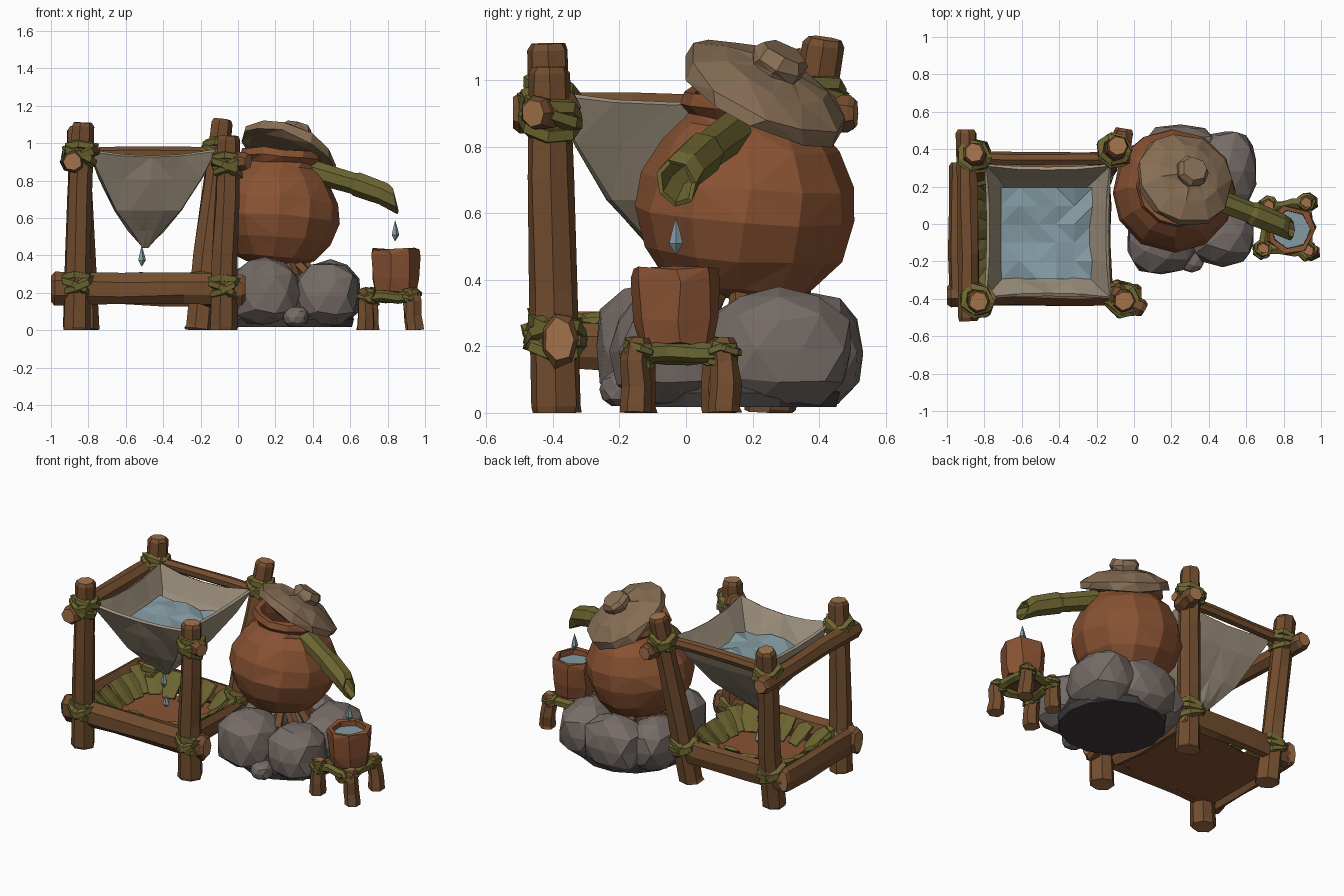
import bpy, bmesh, math, random
from mathutils import Vector

if "Cube" in bpy.data.objects:
    bpy.data.objects.remove(bpy.data.objects["Cube"])

random.seed(7)
V = Vector


def material(name, rgb):
    m = bpy.data.materials.new(name)
    m.diffuse_color = (*rgb, 1)
    m.use_nodes = True
    m.node_tree.nodes["Principled BSDF"].inputs["Base Color"].default_value = m.diffuse_color
    return m


WOOD = material("wood", (0.17, 0.075, 0.028))
CUT = material("cut_wood", (0.36, 0.17, 0.07))
CLAY = material("clay", (0.25, 0.085, 0.033))
STONE = material("stone", (0.18, 0.15, 0.135))
SOOT = material("soot", (0.05, 0.045, 0.045))
CLOTH = material("cloth", (0.36, 0.30, 0.22))
GREEN = material("green", (0.15, 0.13, 0.03))
WATER = material("water", (0.23, 0.33, 0.37))
LID = material("lid", (0.24, 0.155, 0.09))


def mesh_object(name, verts, faces, mats, triangulate=False):
    me = bpy.data.meshes.new(name)
    me.from_pydata([tuple(v) for v in verts], [], faces)
    bm = bmesh.new()
    bm.from_mesh(me)
    if triangulate:
        bmesh.ops.triangulate(bm, faces=[f for f in bm.faces if len(f.verts) == 4])
    bmesh.ops.recalc_face_normals(bm, faces=bm.faces)
    bm.to_mesh(me)
    bm.free()
    for m in mats:
        me.materials.append(m)
    ob = bpy.data.objects.new(name, me)
    bpy.context.collection.objects.link(ob)
    return ob


def sweep(name, pts, radii, sides, mats, squash=(1, 1), jitter=0.0, closed=False, caps=True):
    """Rings of vertices along a path; squash scales the section sideways / upright."""
    pts, n, verts = [V(p) for p in pts], len(pts), []
    for i, p in enumerate(pts):
        a = pts[(i - 1) % n] if closed else pts[max(i - 1, 0)]
        b = pts[(i + 1) % n] if closed else pts[min(i + 1, n - 1)]
        t = (b - a).normalized()
        u = t.cross(V((0, 1, 0)) if abs(t.z) > 0.8 else V((0, 0, 1))).normalized()
        w = u.cross(t)
        for k in range(sides):
            g = math.tau * (k + 0.5) / sides
            r = radii[i] * (1 + random.uniform(-jitter, jitter))
            v = p + u * math.cos(g) * r * squash[0] + w * math.sin(g) * r * squash[1]
            v.z = max(v.z, 0)
            verts.append(v)
    faces = []
    for i in range(n if closed else n - 1):
        for k in range(sides):
            q, j = (k + 1) % sides, (i + 1) % n
            faces.append((i * sides + k, i * sides + q, j * sides + q, j * sides + k))
    if caps and not closed:
        faces += [tuple(range(sides)), tuple(range((n - 1) * sides, n * sides))]
    ob = mesh_object(name, verts, faces, mats)
    if len(mats) > 1:
        for f in ob.data.polygons[-2:]:
            f.material_index = 1
    return ob


def log(name, a, b, r0, r1, squash=(1, 1), sides=7, mat=WOOD):
    """Rough hewn log with chamfered, lighter ends."""
    a, b = V(a), V(b)
    e = min(0.02 / (b - a).length, 0.2)
    ts = (0, e, 0.35, 0.68, 1 - e, 1)
    rs = [(r0 + (r1 - r0) * t) * (0.8 if t == 1 or (t == 0 and a.z > 0) else 1) for t in ts]
    pts = [a.lerp(b, t) for t in ts]
    for p in pts[2:4]:
        p += V([random.uniform(-0.008, 0.008) for _ in range(3)])
    return sweep(name, pts, rs, sides, [mat, CUT if mat is WOOD else mat], squash, 0.09)


def lathe(name, profile, loc, sides, mat, axis=(0, 0, 1), jitter=0.0):
    rot = V((0, 0, 1)).rotation_difference(V(axis).normalized())
    verts = []
    for r, z in profile:
        for k in range(sides):
            g = math.tau * (k + random.uniform(-6, 6) * jitter) / sides
            q = r * (1 + random.uniform(-jitter, jitter))
            verts.append(V(loc) + rot @ V((q * math.cos(g), q * math.sin(g), z + random.uniform(-0.4, 0.4) * jitter)))
    n, faces = len(profile), []
    for i in range(n - 1):
        for k in range(sides):
            q = (k + 1) % sides
            faces.append((i * sides + k, i * sides + q, (i + 1) * sides + q, (i + 1) * sides + k))
    faces += [tuple(range(sides)), tuple(range((n - 1) * sides, n * sides))]
    return mesh_object(name, verts, faces, [mat], jitter > 0)


def lashing(name, c, r, band=0.026):
    """Crossed rope bands round a joint."""
    for i, ax in enumerate(((0.55, 0.2, 1), (-0.55, -0.2, 1), (0.1, 0.5, 1))):
        rot = V((0, 0, 1)).rotation_difference(V(ax).normalized())
        pts = [V(c) + rot @ V((r * math.cos(math.tau * k / 7), r * math.sin(math.tau * k / 7), 0.02 * (i - 1)))
               for k in range(7)]
        sweep(f"{name}_{i}", pts, [band] * 7, 5, [GREEN], (1, 1), 0.2, closed=True)


def drop(name, c, h=0.11):
    lathe(name, [(0.001, -h * 0.45), (0.022, -h * 0.15), (0.014, h * 0.15), (0.001, h * 0.55)], c, 5, WATER)


# posts of the filter frame, with lashings
posts = {"front_left": ((-0.865, -0.39, 0), (-0.83, -0.415, 1.11)),
         "front_right": ((-0.08, -0.39, 0), (-0.05, -0.41, 1.04)),
         "back_left": ((-0.82, 0.25, 0), (-0.855, 0.38, 1.09)),
         "back_right": ((-0.215, 0.25, 0), (-0.085, 0.415, 1.125))}
for n, (a, b) in posts.items():
    log(n + "_post", a, b, 0.075, 0.063)
    for tag, t in (("low", 0.22), ("high", 0.85)):
        lashing(f"{n}_{tag}_lashing", V(a).lerp(V(b), t), 0.076)

# beams
log("front_low_beam", (-1.0, -0.385, 0.225), (0.04, -0.38, 0.22), 0.088, 0.085, (0.7, 1))
log("left_low_beam", (-0.945, -0.42, 0.22), (-0.945, 0.33, 0.22), 0.088, 0.085, (0.5, 1))
log("back_low_beam", (-0.95, 0.29, 0.21), (-0.13, 0.29, 0.21), 0.08, 0.08, (0.55, 1))
log("right_low_beam", (-0.15, -0.36, 0.2), (-0.17, 0.32, 0.2), 0.07, 0.07, (0.55, 1))
log("left_top_beam", (-0.885, -0.52, 0.9), (-0.895, 0.505, 0.9), 0.06, 0.056)
log("back_top_beam", (-0.92, 0.355, 0.94), (-0.02, 0.35, 0.94), 0.036, 0.036)
log("right_front_peg", (-0.12, -0.36, 0.92), (0.055, -0.46, 0.9), 0.06, 0.05)
log("right_back_peg", (-0.08, 0.33, 0.9), (-0.05, 0.51, 0.9), 0.055, 0.055)

# hanging cloth funnel: shrinking square rings down to a point
apex, corners = V((-0.5, -0.04, 0)), [V((-0.80, -0.40, 0)), V((-0.12, -0.40, 0)),
                                      V((-0.12, 0.32, 0)), V((-0.80, 0.32, 0))]
verts, faces, seg = [], [], 4
for w, z, sag in ((1, 0.955, 0.03), (0.8, 0.815, 0.01), (0.51, 0.64, 0), (0.25, 0.53, 0), (0.03, 0.44, 0)):
    for c in range(4):
        for s in range(seg):
            t = s / seg
            bow = 4 * t * (1 - t)
            p = corners[c].lerp(corners[(c + 1) % 4], t)
            p = apex + (p - apex) * w * (1 - 0.04 * bow * w + 0.12 * bow * (1 - w))
            j = 0.01 if w < 1 else 0
            verts.append(p + V((random.uniform(-j, j), random.uniform(-j, j), z - sag * bow)))
m = 4 * seg
for i in range(4):
    for k in range(m):
        faces.append((i * m + k, i * m + (k + 1) % m, (i + 1) * m + (k + 1) % m, (i + 1) * m + k))
faces.append(tuple(range(4 * m, 5 * m)))
cloth = mesh_object("cloth_funnel", verts, faces, [CLOTH], True)
sol = cloth.modifiers.new("thickness", "SOLIDIFY")
sol.thickness, sol.offset = 0.018, -1

# rippled water in the cloth
g = 5
verts = [(-0.465 + 0.49 * (i / g - 0.5), -0.05 + 0.49 * (j / g - 0.5), 0.80 + random.uniform(-0.018, 0.018))
         for i in range(g + 1) for j in range(g + 1)]
faces = [(i * (g + 1) + j, (i + 1) * (g + 1) + j, (i + 1) * (g + 1) + j + 1, i * (g + 1) + j + 1)
         for i in range(g) for j in range(g)]
mesh_object("cloth_water", verts, faces, [WATER], True)
drop("funnel_drop", (-0.515, -0.04, 0.39))
drop("tray_drop", (-0.5, -0.04, 0.25), 0.08)

# tray under the funnel: clay floor and sloping leaf slats
log("tray_floor", (-0.9, -0.04, 0.155), (-0.16, -0.04, 0.155), 0.44, 0.44, (1, 0.025), 4, CLAY)
for i in range(5):
    t = (i + 0.5) / 5
    x, y = -0.86 + 0.68 * t, -0.33 + 0.6 * t
    xi, yi = -0.52 + (x + 0.52) * 0.75, -0.03 + (y + 0.03) * 0.75
    for tag, a, b in (("front", (x, -0.34, 0.28), (xi, -0.23, 0.165)), ("back", (x, 0.27, 0.295), (xi, 0.16, 0.165)),
                      ("left", (-0.89, y, 0.29), (-0.77, yi, 0.165)), ("right", (-0.16, y, 0.28), (-0.27, yi, 0.165))):
        a, b = V(a) + V((0, 0, random.uniform(-0.012, 0.012))), V(b)
        sweep(f"{tag}_slat_{i}", [a, a.lerp(b, 0.5), b], [0.06, 0.065, 0.042], 6, [GREEN], (1, 0.22), 0.1)

# stone hearth
rocks = [((0.145, -0.08, 0.2), (0.19, 0.2, 0.19)), ((0.475, -0.05, 0.185), (0.18, 0.18, 0.18)),
         ((0.495, 0.28, 0.19), (0.17, 0.23, 0.185)), ((0.25, 0.38, 0.18), (0.21, 0.155, 0.18)),
         ((0.06, 0.24, 0.18), (0.15, 0.2, 0.17)), ((0.31, -0.18, 0.07), (0.07, 0.08, 0.06))]
for i, (c, s) in enumerate(rocks):
    bm = bmesh.new()
    bmesh.ops.create_icosphere(bm, subdivisions=2, radius=1)
    for v in bm.verts:
        d = v.co.normalized()
        d *= (1 / max(abs(d.x), abs(d.y), abs(d.z))) ** 0.35 * random.uniform(0.93, 1.03)
        v.co = V((c[0] + d.x * s[0], c[1] + d.y * s[1], max(0.02, c[2] + d.z * s[2])))
    me = bpy.data.meshes.new("rock")
    bm.to_mesh(me)
    bm.free()
    me.materials.append(STONE)
    bpy.context.collection.objects.link(bpy.data.objects.new(f"hearth_rock_{i}", me))
lathe("hearth_base", [(0.32, 0.018), (0.33, 0.06), (0.27, 0.2)], (0.29, 0.14, 0), 14, SOOT)
for i in range(10):
    g = math.tau * i / 10
    d = V((math.cos(g), math.sin(g), 0))
    log(f"firewood_{i}", V((0.24, 0.15, 0.2)) + d * 0.24, V((0.23, 0.17, 0.43)) + d * 0.06, 0.035, 0.028, sides=5)

# clay pot, hollow at the neck, leaning slightly towards the spout
lathe("clay_pot", [(0.13, 0.35), (0.22, 0.385), (0.295, 0.48), (0.33, 0.6), (0.32, 0.7), (0.265, 0.81), (0.205, 0.87),
                   (0.195, 0.89), (0.225, 0.92), (0.215, 0.96), (0.18, 0.96), (0.165, 0.89), (0.2, 0.8), (0.05, 0.76)],
      (0.165, 0.135, 0), 12, CLAY, (0.075, 0.075, 1), jitter=0.018)

# tilted lid with knob
axis = V((0.36, 0.46, 0.9)).normalized()
lathe("pot_lid", [(0.21, -0.04), (0.265, -0.035), (0.265, 0.015), (0.17, 0.065), (0.06, 0.085)],
      (0.27, 0.24, 0.967), 11, LID, axis, 0.025)
lathe("lid_knob", [(0.07, 0.04), (0.085, 0.085), (0.09, 0.115), (0.07, 0.145)],
      (0.275, 0.235, 0.965), 7, LID, axis, 0.03)

# bamboo spout with a slanted open end
spout = sweep("bamboo_spout", [(0.36, 0.16, 0.86), (0.62, 0.06, 0.785), (0.64, 0.052, 0.78), (0.78, -0.005, 0.73),
                               (0.845, -0.03, 0.69)], [0.064, 0.058, 0.067, 0.063, 0.064], 7, [GREEN], caps=False)
for v in spout.data.vertices[-7:]:
    v.co.x = 0.84 - (v.co.z - 0.69) * 0.22
    v.co.z = 0.69 + (v.co.z - 0.69) * 1.3
sol = spout.modifiers.new("thickness", "SOLIDIFY")
sol.thickness, sol.offset = 0.015, -1
drop("spout_drop", (0.84, -0.03, 0.525))

# cup with water
lathe("clay_cup", [(0.115, 0.205), (0.13, 0.28), (0.138, 0.4), (0.132, 0.435), (0.105, 0.435), (0.1, 0.36)],
      (0.84, -0.03, 0), 7, CLAY, jitter=0.02)
lathe("cup_water", [(0.108, 0.385), (0.108, 0.4)], (0.84, -0.03, 0), 7, WATER)

# small stool
feet = [(0.69, -0.135), (0.93, -0.145), (0.92, 0.11), (0.72, 0.095)]
for i, (x, y) in enumerate(feet):
    dx = 0.02 if x > 0.8 else -0.01
    log(f"stool_leg_{i}", (x + dx, y * 1.04, 0), (x, y, 0.225), 0.052, 0.04, sides=6)
    lashing(f"stool_lashing_{i}", (x, y, 0.18), 0.04, 0.015)
    x2, y2 = feet[(i + 1) % 4]
    log(f"stool_rail_{i}", (x, y, 0.18), (x2, y2, 0.18), 0.03, 0.03, sides=6, mat=GREEN)
log("stool_seat", (0.7, -0.02, 0.19), (0.93, -0.02, 0.19), 0.11, 0.11, (1, 0.12), 6, WOOD)
